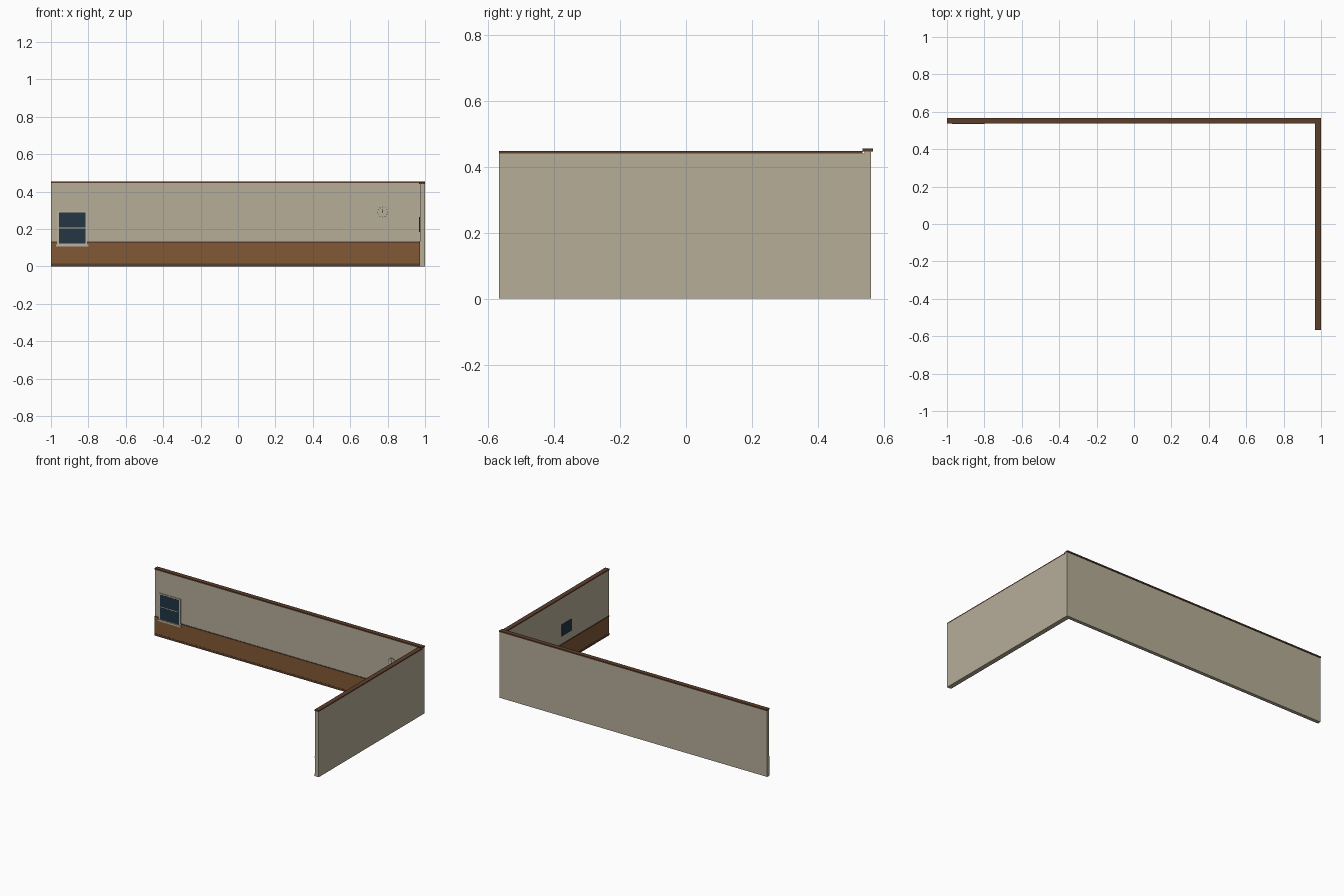
import bpy, math

if "Cube" in bpy.data.objects:
    bpy.data.objects.remove(bpy.data.objects["Cube"])


def lin(c):
    c /= 255
    return c / 12.92 if c <= 0.04045 else ((c + 0.055) / 1.055) ** 2.4


def material(name, r, g, b):
    m = bpy.data.materials.new(name)
    m.diffuse_color = (lin(r), lin(g), lin(b), 1)
    m.use_nodes = True
    m.node_tree.nodes["Principled BSDF"].inputs["Base Color"].default_value = m.diffuse_color
    return m


PLASTER = material("beige plaster", 182, 173, 152)
WOOD = material("brown wood", 130, 88, 54)
TRIM = material("dark brown trim", 92, 62, 44)
GLASS = material("dark blue glass", 35, 54, 68)
FRAME = material("pale frame", 188, 178, 160)
BLACK = material("dark clock marks", 38, 42, 44)


def box(name, mat, x, y, z, rot=0):
    """Box from (min, max) ranges, optionally turned about the y axis."""
    bpy.ops.mesh.primitive_cube_add(size=1, location=[sum(r) / 2 for r in (x, y, z)])
    o = bpy.context.object
    o.name = name
    o.scale = [r[1] - r[0] for r in (x, y, z)]
    o.rotation_euler.y = rot
    o.data.materials.append(mat)
    return o


# Main walls
FACE = 0.541    # inner face of the back wall
SIDE = 0.972    # inner face of the side wall
box("back_wall", PLASTER, (-1, 1), (FACE, 0.562), (0, 0.446))
box("side_wall", PLASTER, (SIDE, 1), (-0.567, FACE), (0, 0.44))

# Wall caps
box("back_cap", TRIM, (-1, 1), (0.536, 0.567), (0.446, 0.455))
box("side_cap", TRIM, (0.968, 1), (-0.567, 0.536), (0.44, 0.448))

# Wainscot, chair rail and skirting on both inner faces
for part, mat, z, t in (("wainscot", WOOD, (0.0, 0.128), 0.002),
                        ("chair_rail", TRIM, (0.125, 0.132), 0.003),
                        ("skirting", TRIM, (0.0, 0.015), 0.003)):
    box("back_" + part, mat, (-1, SIDE), (FACE - t, FACE), z)
    box("side_" + part, mat, (SIDE - t, SIDE), (-0.566, FACE), z)

# Window with frame, panes and sill
wx, wz = (-0.968, -0.806), (0.118, 0.296)
box("window_frame", FRAME, wx, (FACE - 0.004, FACE), wz)
for i, z in enumerate(((0.122, 0.203), (0.208, 0.288))):
    box(f"window_pane_{i}", GLASS, (-0.957, -0.816), (FACE - 0.005, FACE), z)
box("window_sill", FRAME, (-0.973, -0.8), (FACE - 0.007, FACE), (0.107, 0.118))

# Dark panel on the side wall
box("side_panel", GLASS, (SIDE - 0.004, SIDE), (-0.165, -0.06), (0.185, 0.263))

# Wall clock: disc, hour marks and hands
cx, cz = 0.773, 0.29
bpy.ops.mesh.primitive_cylinder_add(vertices=32, radius=0.03, depth=0.004,
                                    location=(cx, FACE - 0.002, cz),
                                    rotation=(math.pi / 2, 0, 0))
clock = bpy.context.object
clock.name = "clock_face"
clock.data.materials.append(PLASTER)
bpy.ops.object.shade_smooth_by_angle()


def clock_bar(name, angle, r0, r1, w):
    mid, h = (r0 + r1) / 2, (r1 - r0) / 2
    x, z = cx + math.sin(angle) * mid, cz + math.cos(angle) * mid
    box(name, BLACK, (x - w, x + w), (FACE - 0.005, FACE - 0.003), (z - h, z + h), angle)


for i in range(12):
    clock_bar(f"hour_mark_{i}", i * math.pi / 6, 0.024, 0.029, 0.0015)
clock_bar("hour_hand", 0.1, 0, 0.012, 0.002)
clock_bar("minute_hand", 0, -0.004, 0.018, 0.0015)
